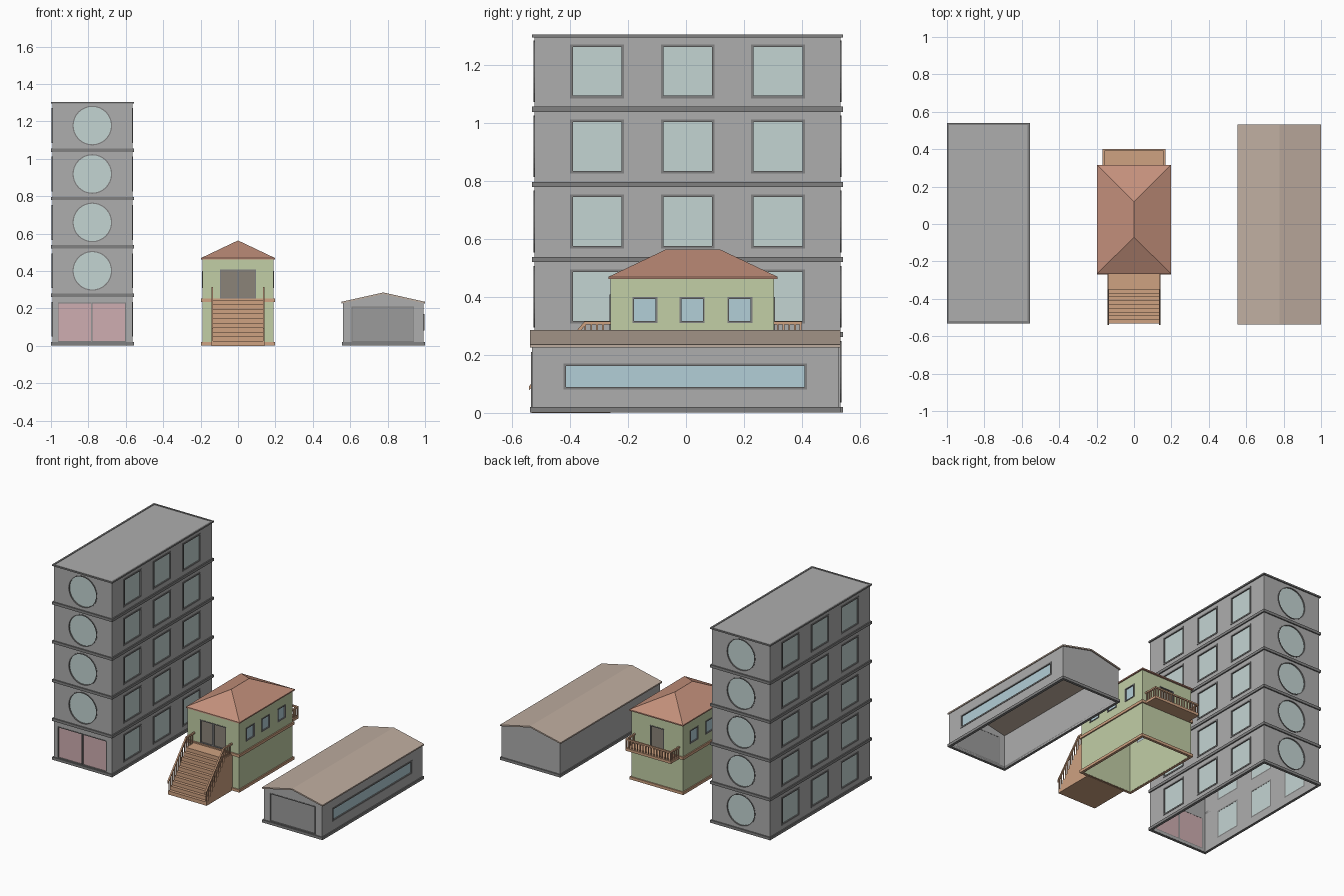
import bpy, bmesh, math
from mathutils import Vector

if "Cube" in bpy.data.objects:
    bpy.data.objects.remove(bpy.data.objects["Cube"])


def material(name, rgb):
    m = bpy.data.materials.new(name)
    m.diffuse_color = (*rgb, 1)
    m.use_nodes = True
    m.node_tree.nodes["Principled BSDF"].inputs["Base Color"].default_value = m.diffuse_color
    return m


DARK = material("dark_grey", (0.22, 0.22, 0.22))
DOOR = material("shutter_grey", (0.33, 0.33, 0.33))
GREY = material("wall_grey", (0.42, 0.42, 0.42))
GLASS = material("glass", (0.55, 0.66, 0.65))
BLUE = material("blue_glass", (0.45, 0.62, 0.68))
PINK = material("pink", (0.62, 0.42, 0.44))
GREEN = material("green", (0.54, 0.62, 0.38))
TILE = material("tile", (0.55, 0.28, 0.20))
WOOD = material("wood", (0.62, 0.36, 0.22))
BROWN = material("door_brown", (0.26, 0.23, 0.19))
BEIGE = material("beige", (0.52, 0.42, 0.35))


def place(axis, u, v, d):
    return {"x": (d, u, v), "y": (u, d, v), "z": (u, v, d)}[axis]


def prism(bm, pts, d0, d1, axis):
    a, b = [[bm.verts.new(place(axis, u, v, d)) for u, v in pts] for d in (d0, d1)]
    bm.faces.new(a)
    bm.faces.new(b[::-1])
    for i in range(len(a)):
        j = i - 1
        bm.faces.new((a[j], b[j], b[i], a[i]))


def tube(bm, outer, inner, d0, d1, axis):
    loops = [[bm.verts.new(place(axis, u, v, d)) for u, v in pts]
             for pts, d in ((outer, d0), (outer, d1), (inner, d1), (inner, d0))]
    for k in range(4):
        a, b = loops[k - 1], loops[k]
        for i in range(len(a)):
            bm.faces.new((a[i - 1], b[i - 1], b[i], a[i]))


def rect(u0, u1, v0, v1, inset=0.0):
    u0, u1, v0, v1 = u0 + inset, u1 - inset, v0 + inset, v1 - inset
    return [(u0, v0), (u1, v0), (u1, v1), (u0, v1)]


def circle(u, v, r, n=32):
    return [(u + r * math.cos(2 * math.pi * i / n), v + r * math.sin(2 * math.pi * i / n)) for i in range(n)]


def box(bm, x0, x1, y0, y1, z0, z1):
    prism(bm, rect(x0, x1, y0, y1), z0, z1, "z")


def finish(name, bm, mat=None):
    bmesh.ops.recalc_face_normals(bm, faces=bm.faces)
    me = bpy.data.meshes.new(name)
    bm.to_mesh(me)
    bm.free()
    if mat:
        me.materials.append(mat)
    ob = bpy.data.objects.new(name, me)
    bpy.context.collection.objects.link(ob)
    return ob


class Openings:
    """Gathers holes, frames and panels for one building."""
    def __init__(self):
        self.cut, self.frames, self.panels = bmesh.new(), bmesh.new(), {}

    def add(self, axis, wall, side, outer, inner, label, mat):
        prism(self.cut, outer, wall - 0.02, wall + 0.02, axis)
        tube(self.frames, outer, inner, wall - side * 0.010, wall + side * 0.003, axis)
        bm = self.panels.setdefault(label, (bmesh.new(), mat))[0]
        prism(bm, inner, wall - side * 0.009, wall - side * 0.005, axis)

    def rect(self, axis, wall, side, u0, u1, v0, v1, label, mat, t=0.009):
        self.add(axis, wall, side, rect(u0, u1, v0, v1), rect(u0, u1, v0, v1, t), label, mat)

    def round(self, axis, wall, side, u, v, r, label, mat):
        self.add(axis, wall, side, circle(u, v, r), circle(u, v, r - 0.006), label, mat)

    def build(self, prefix, walls, frame_mat):
        cutter = finish(prefix + "_cutter", self.cut)
        mod = walls.modifiers.new("openings", "BOOLEAN")
        mod.object, mod.operation, mod.solver = cutter, "DIFFERENCE", "EXACT"
        dg = bpy.context.evaluated_depsgraph_get()
        cut_mesh = bpy.data.meshes.new_from_object(walls.evaluated_get(dg))
        walls.modifiers.clear()
        walls.data = cut_mesh
        bpy.data.objects.remove(cutter)
        finish(prefix + "_frames", self.frames, frame_mat)
        for label, (bm, mat) in self.panels.items():
            finish(prefix + "_" + label, bm, mat)


def shell(name, x0, x1, y0, y1, z1, mat):
    bm = bmesh.new()
    tube(bm, rect(x0, x1, y0, y1), rect(x0, x1, y0, y1, 0.01), 0.004, z1, "z")
    return finish(name, bm, mat)


def ledges(name, x0, x1, y0, y1, levels, mat, h=0.018, width=0.017):
    bm = bmesh.new()
    for z in levels:
        tube(bm, rect(x0, x1, y0, y1), rect(x0, x1, y0, y1, width), z, z + h, "z")
    return finish(name, bm, mat)


# Tower: walls, floor ledges, roof
FLOOR = 0.2588
X0, X1, Y0, Y1 = -0.993, -0.565, -0.523, 0.533
tower = shell("tower_walls", X0, X1, Y0, Y1, 1.296, GREY)
ledges("tower_ledges", -1.0, -0.557, -0.531, 0.541, [0.002 + FLOOR * i for i in range(5)], DARK)
ledges("tower_roof_edge", -1.0, -0.557, -0.531, 0.541, [1.294], DARK, 0.01, 0.012)
bm = bmesh.new()
box(bm, X0, X1, Y0, Y1, 1.292, 1.301)
finish("tower_roof", bm, GREY)

# Tower: windows and entrance
op = Openings()
for i in range(5):
    z = 0.142 + FLOOR * i
    for wall, side in ((X0, -1), (X1, 1)):
        for y in (-0.306, 0.006, 0.317):
            op.rect("x", wall, side, y - 0.093, y + 0.093, z - 0.093, z + 0.093, "windows", GLASS)
    op.round("y", Y1, 1, -0.779, z, 0.106, "windows", GLASS)
    if i:
        op.round("y", Y0, -1, -0.779, z, 0.106, "windows", GLASS)
for a, b in ((-0.963, -0.783), (-0.781, -0.6)):
    op.rect("y", Y0, -1, a, b, 0.021, 0.23, "doors", PINK, 0.004)
op.build("tower", tower, DARK)

# Garage: walls, gables, roof
GX0, GX1, GY0, GY1, GC = 0.562, 0.993, -0.531, 0.525, 0.777
garage = shell("garage_walls", GX0, GX1, GY0, GY1, 0.228, GREY)
ledges("garage_base", 0.555, 1.0, -0.538, 0.533, [0.002], DARK)
bm = bmesh.new()
for y in (GY0, GY1 - 0.01):
    prism(bm, [(GX0, 0.228), (GX1, 0.228), (GC, 0.276)], y, y + 0.01, "y")
finish("garage_gables", bm, GREY)
bm = bmesh.new()
prism(bm, [(0.553, 0.226), (GC, 0.276), (1.0, 0.226), (1.0, 0.235), (GC, 0.285), (0.553, 0.235)],
      -0.538, 0.533, "y")
finish("garage_roof", bm, BEIGE)

# Garage: shutter door and strip window
op = Openings()
op.rect("y", GY0, -1, 0.608, 0.942, 0.021, 0.21, "door", DOOR, 0.005)
op.rect("x", GX1, 1, -0.423, 0.417, 0.081, 0.17, "window", BLUE)
op.build("garage", garage, DARK)

# House: walls, ledges, hip roof
HX, HY0, HY1 = 0.19, -0.261, 0.304
house = shell("house_walls", -HX, HX, HY0, HY1, 0.464, GREEN)
ledges("house_ledges", -0.198, 0.198, -0.269, 0.312, [0.002, 0.235], WOOD)
bm = bmesh.new()
for x in (-0.198, 0.198):
    for y in (-0.267, 0.316):
        for z in (0.461, 0.469):
            bm.verts.new((x, y, z))
for y in (-0.07, 0.118):
    bm.verts.new((0, y, 0.563))
bmesh.ops.convex_hull(bm, input=bm.verts)
finish("house_roof", bm, TILE)

# House: windows and doors
op = Openings()
for side in (-1, 1):
    for y in (-0.142, 0.021, 0.186):
        op.rect("x", side * HX, side, y - 0.043, y + 0.043, 0.31, 0.399, "windows", BLUE, 0.006)
for a, b in ((-0.096, -0.001), (0.001, 0.096)):
    op.rect("y", HY0, -1, a, b, 0.254, 0.408, "doors", BROWN, 0.005)
op.rect("y", HY1, 1, -0.052, 0.052, 0.254, 0.4, "doors", BROWN, 0.005)
op.build("house", house, DARK)

# Front stairs with landing
N, ya, yb, top = 10, -0.533, -0.35, 0.245
rise, run = top / N, (yb - ya) / (N - 1)
pts = [(HY0, 0.0), (ya, 0.0)]
for i in range(N):
    pts.append((ya + run * i, rise * (i + 1)))
    if i < N - 1:
        pts.append((ya + run * (i + 1), rise * (i + 1)))
pts.append((HY0, top))
bm = bmesh.new()
prism(bm, pts, -0.142, 0.142, "x")
finish("front_stairs", bm, WOOD)

# Stair railings
bm = bmesh.new()
for s in (-0.138, 0.138):
    prism(bm, [(-0.541, 0.078), (-0.345, 0.304), (HY0, 0.304), (HY0, 0.315), (-0.35, 0.315), (-0.541, 0.092)],
          s - 0.005, s + 0.005, "x")
    for i in range(14):
        y = -0.53 + run * i
        if y > HY0 - 0.005:
            break
        foot = min(top, rise * (i + 1)) - 0.012
        head = min(0.308, 0.085 + (y + 0.541) * 1.15)
        box(bm, s - 0.003, s + 0.003, y - 0.003, y + 0.003, foot, head)
finish("stair_railings", bm, WOOD)

# Rear balcony floor and railing
bm = bmesh.new()
box(bm, -0.168, 0.168, HY1, 0.4, 0.235, 0.252)
finish("balcony_floor", bm, WOOD)
bm = bmesh.new()
box(bm, -0.168, 0.168, 0.39, 0.4, 0.305, 0.315)
for s in (-0.163, 0.163):
    box(bm, s - 0.005, s + 0.005, HY1, 0.391, 0.305, 0.315)
    for i in range(4):
        y = 0.316 + 0.02 * i
        box(bm, s - 0.003, s + 0.003, y - 0.003, y + 0.003, 0.25, 0.307)
for i in range(17):
    x = -0.163 + 0.326 * i / 16
    box(bm, x - 0.003, x + 0.003, 0.392, 0.398, 0.25, 0.307)
finish("balcony_railing", bm, WOOD)
